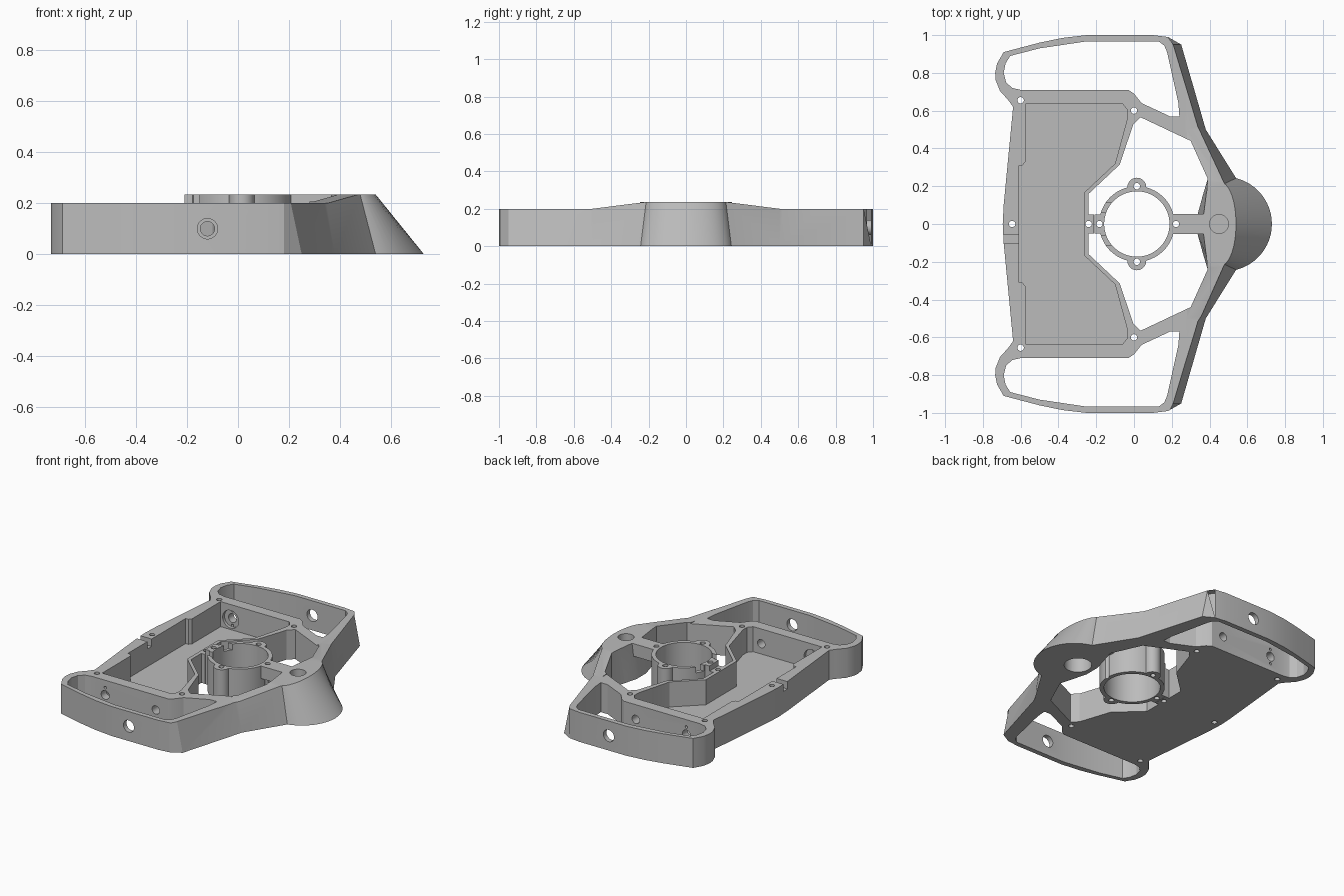
import bpy, bmesh
from math import sin, cos, radians, pi
from mathutils import Matrix

cube = bpy.data.objects.get("Cube")
if cube:
    bpy.data.objects.remove(cube)

grey = bpy.data.materials.new("plain_grey")
grey.use_nodes = True
GREY = (0.5, 0.5, 0.5, 1)
grey.diffuse_color = GREY
grey.node_tree.nodes["Principled BSDF"].inputs["Base Color"].default_value = GREY


def to_object(name, bm):
    bmesh.ops.recalc_face_normals(bm, faces=bm.faces)
    mesh = bpy.data.meshes.new(name)
    bm.to_mesh(mesh)
    bm.free()
    mesh.materials.append(grey)
    ob = bpy.data.objects.new(name, mesh)
    bpy.context.collection.objects.link(ob)
    return ob


def loft(name, low, high, z0, z1):
    """Solid between two outlines with matching points."""
    bm = bmesh.new()
    a = [bm.verts.new((x, y, z0)) for x, y in low]
    b = [bm.verts.new((x, y, z1)) for x, y in high]
    bm.faces.new(a)
    bm.faces.new(b)
    for i in range(len(a)):
        j = (i + 1) % len(a)
        bm.faces.new((a[i], a[j], b[j], b[i]))
    return to_object(name, bm)


def box(name, x0, x1, y0, y1, z0, z1):
    pts = [(x0, y0), (x1, y0), (x1, y1), (x0, y1)]
    return loft(name, pts, pts, z0, z1)


def cylinder(name, x, y, r, z0, z1, n=32):
    pts = [(x + r * cos(2 * pi * i / n), y + r * sin(2 * pi * i / n)) for i in range(n)]
    return loft(name, pts, pts, z0, z1)


def side_pin(x, z, r, y0, y1):
    """Cylinder along y, for bores through the walls."""
    ob = cylinder("bore", x, z, r, -y1, -y0)
    ob.data.transform(Matrix.Rotation(pi / 2, 4, "X"))
    return ob


def combine(target, tools, operation):
    for tool in tools:
        mod = target.modifiers.new("combine", "BOOLEAN")
        mod.operation = operation
        mod.solver = "EXACT"
        mod.object = tool
        bpy.context.view_layer.update()
        graph = bpy.context.evaluated_depsgraph_get()
        result = bpy.data.meshes.new_from_object(target.evaluated_get(graph))
        target.modifiers.clear()
        target.data = result
        bpy.data.objects.remove(tool)


def mirror_y(half):
    return half + [(x, -y) for x, y in reversed(half) if y > 1e-6]


# Frame: straight on the left, sloping walls and a flared nose on the right
shared = [(-.695, 0), (-.69, .1), (-.64, .62), (-.665, .655), (-.71, .705), (-.732, .76),
          (-.735, .8), (-.725, .85), (-.69, .91), (-.5, .96), (-.38, .985), (-.25, 1), (.1, 1), (.18, .99)]
angles = [radians(76 - 76 * i / 12) for i in range(13)]
low = shared + [(.25, .95), (.38, .5)]
low += [(.48 + .25 * cos(a), .25 * sin(a)) for a in angles]
high = shared + [(.2, .95), (.33, .52)]
high += [(.46 + .08 * cos(a), .22 * sin(a)) for a in angles]
frame = loft("frame", mirror_y(low), mirror_y(high), 0, .235)

# Rim height: level on the left, ramping up to the nose on the right
ramp = [(-1.2, .2), (-.5, .2), (-.22, .2355), (.22, .2355), (.5, .2), (1.2, .2), (1.2, .5), (-1.2, .5)]
ramp_cut = loft("ramp_cut", ramp, ramp, .27, .9)
ramp_cut.data.transform(Matrix(((0, 0, 1, 0), (1, 0, 0, 0), (0, 1, 0, 0), (0, 0, 0, 1))))
combine(frame, [box("level_cut", -1, .28, -1.2, 1.2, .2, .5), ramp_cut], "DIFFERENCE")

# Tray pocket
tray = mirror_y([(-.61, .31), (-.59, .31), (-.575, .33), (-.575, .635), (-.06, .635), (-.035, .605),
                 (-.035, .56), (-.1, .32), (-.265, .165)])
# Central opening
wall = [(-.24, .16), (-.075, .315), (-.005, .525), (.035, .565), (.3, .44), (.39, .24)]
open_low = mirror_y(wall + [(.36, .14), (.335, .05)])
open_high = mirror_y(wall + [(.385, .17), (.37, .05)])
cuts = [loft("tray_cut", tray, tray, .03, .5),
        loft("opening_cut", open_low, open_high, -.01, .25),
        box("cable_slot", -.75, -.59, -.1, -.055, .15, .4)]

# Handle openings and wall bores, on both ends
grip = [(-.6, .71), (-.03, .71), (0, .69), (.04, .64), (.19, .57), (.24, .57), (.235, .64), (.175, .91),
        (.16, .945), (.13, .967), (-.25, .967), (-.5, .93), (-.655, .89), (-.68, .85), (-.69, .8),
        (-.677, .75), (-.645, .72)]
for s in (1, -1):
    pts = [(x, s * y) for x, y in grip]
    cuts.append(loft("grip_cut", pts, pts, -.1, .5))
    for x, z, r, y0, y1 in ((-.12, .1, .04, .9, 1.1), (-.12, .1, .028, .6, .8), (-.5, .1, .03, .6, .8),
                            (-.5, .1, .06, .6, .655), (-.5, .05, .009, .6, .8), (-.5, .15, .009, .6, .8)):
        cuts.append(side_pin(x, z, r, *sorted((s * y0, s * y1))))
combine(frame, cuts, "DIFFERENCE")

# Tab on the tray wall, then the screw holes and the nose hole
combine(frame, [box("tray_tab", -.255, -.212, -.05, .05, 0, .2)], "UNION")
screws = [(-.6, .655), (-.6, -.655), (0, .6), (0, -.6), (-.645, 0), (-.24, 0)]
holes = [cylinder("screw_cut", x, y, .017, -.1, .5, 16) for x, y in screws]
holes += [cylinder("nose_hole", .45, 0, .05, -.1, .5), cylinder("nose_recess", .45, 0, .085, -.1, .14)]
combine(frame, holes, "DIFFERENCE")

# Central ring with screw ears, tab and arm
ring = cylinder("centre_ring", .015, 0, .2, 0, .235, 64)
combine(ring, [cylinder("ear", .015, .195, .05, 0, .235), cylinder("ear", .015, -.195, .05, 0, .235),
               box("ring_tab", -.21, -.15, -.05, .05, 0, .235),
               box("arm", .18, .385, -.052, .052, .15, .235)], "UNION")
ring_cuts = [cylinder("ring_bore", .015, 0, .173, -.1, .5, 64)]
for x, y in ((.015, .2), (.015, -.2), (-.183, 0), (.222, 0)):
    ring_cuts.append(cylinder("screw_cut", x, y, .017, -.1, .5, 16))
for s in (1, -1):
    ring_cuts.append(box("notch", -.25, -.1, s * .085 - .025, s * .085 + .025, .195, .4))
combine(ring, ring_cuts, "DIFFERENCE")

# Smooth the curved walls, keep edges crisp
for ob in (frame, ring):
    bpy.ops.object.select_all(action="DESELECT")
    ob.select_set(True)
    bpy.context.view_layer.objects.active = ob
    bpy.ops.object.shade_smooth_by_angle(angle=radians(25))
